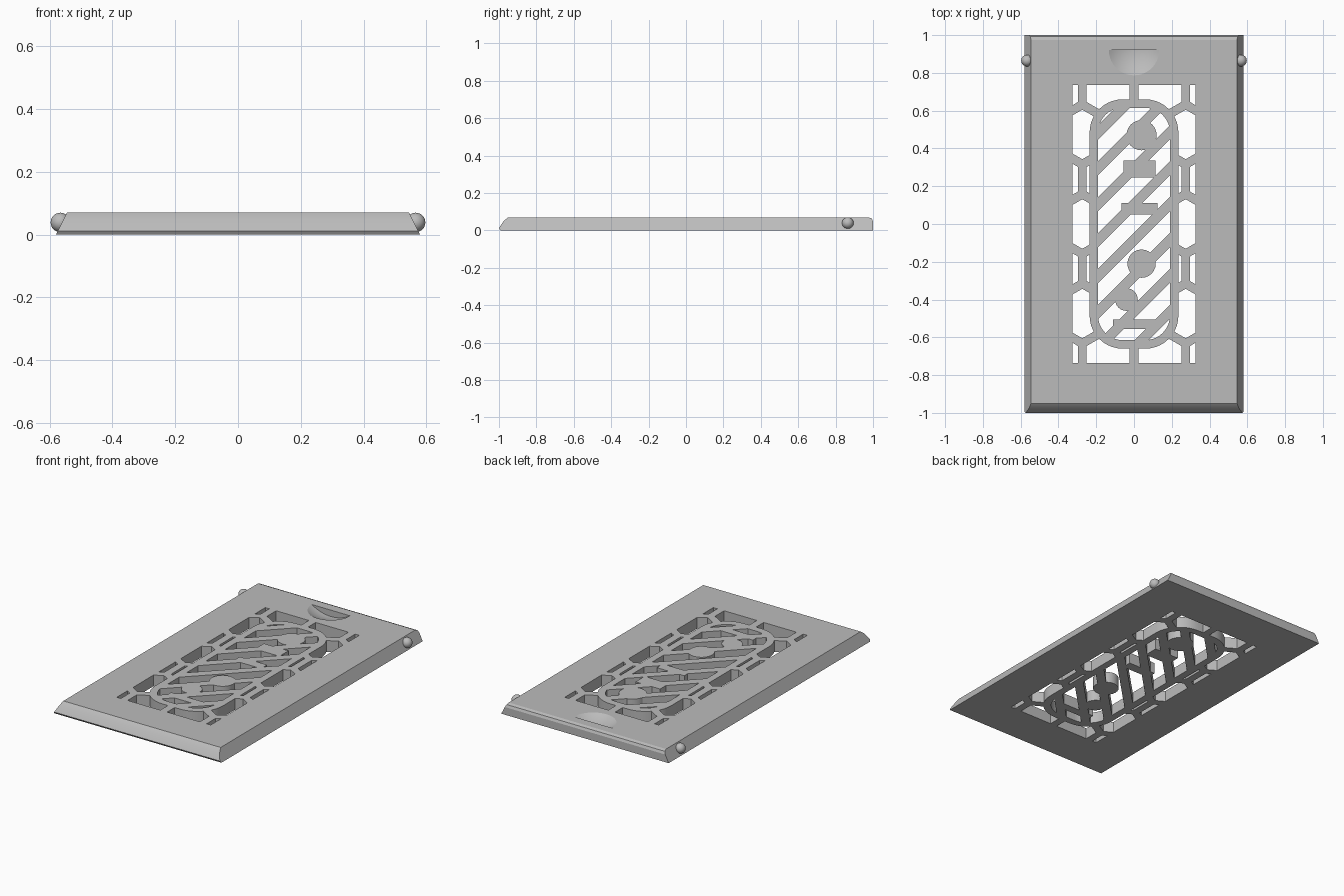
import bpy, bmesh, math
from mathutils import Matrix, Vector

cube = bpy.data.objects.get("Cube")
if cube:
    bpy.data.objects.remove(cube, do_unlink=True)

grey = bpy.data.materials.new("plain grey")
grey.use_nodes = True
colour = (0.5, 0.5, 0.5, 1)
grey.diffuse_color = colour
grey.node_tree.nodes["Principled BSDF"].inputs["Base Color"].default_value = colour


def make(name, bm):
    bmesh.ops.recalc_face_normals(bm, faces=bm.faces)
    mesh = bpy.data.meshes.new(name)
    bm.to_mesh(mesh)
    bm.free()
    mesh.materials.append(grey)
    ob = bpy.data.objects.new(name, mesh)
    bpy.context.collection.objects.link(ob)
    return ob


def prisms(name, outlines, low, high):
    """Upright prisms from flat outlines, all in one mesh."""
    bm = bmesh.new()
    for pts in outlines:
        face = bm.faces.new([bm.verts.new((x, y, low)) for x, y in pts])
        ext = bmesh.ops.extrude_face_region(bm, geom=[face])
        up = [v for v in ext["geom"] if isinstance(v, bmesh.types.BMVert)]
        bmesh.ops.translate(bm, verts=up, vec=(0, 0, high - low))
    return make(name, bm)


def rect(x, y, hx, hy):
    return [(x - hx, y - hy), (x + hx, y - hy), (x + hx, y + hy), (x - hx, y + hy)]


def ring(x, y, r, n, start=0.0):
    return [(x + r * math.cos(start + math.tau * i / n),
             y + r * math.sin(start + math.tau * i / n)) for i in range(n)]


def rounded(hx, hy, r, n=10):
    pts = []
    for q, (sx, sy) in enumerate([(1, 1), (-1, 1), (-1, -1), (1, -1)]):
        for i in range(n + 1):
            a = math.pi / 2 * (q + i / n)
            pts.append((sx * (hx - r) + r * math.cos(a), sy * (hy - r) + r * math.sin(a)))
    return pts


def carve(ob, tool, operation="DIFFERENCE"):
    mod = ob.modifiers.new("carve", "BOOLEAN")
    mod.operation = operation
    mod.solver = "EXACT"
    mod.object = tool
    bpy.context.view_layer.objects.active = ob
    bpy.ops.object.modifier_apply(modifier=mod.name)
    bpy.data.objects.remove(tool, do_unlink=True)


# Plate: side profile swept across the width, sides leaning inwards
THICK = 0.07
profile = [(-0.992, 0), (-1, 0.012), (-0.975, 0.05), (-0.95, THICK),
           (0.975, THICK), (0.993, 0.063), (1, 0.048), (1, 0)]
bm = bmesh.new()
ends = []
for side in (-1, 1):
    ends.append([bm.verts.new((side * (0.58 - 0.035 * z / THICK), y, z)) for y, z in profile])
    bm.faces.new(ends[-1])
for i in range(len(profile)):
    j = (i + 1) % len(profile)
    bm.faces.new((ends[0][i], ends[0][j], ends[1][j], ends[1][i]))
plate = make("grille_plate", bm)

# Honeycomb openings around the central frame
SIDE = 0.158
cells = []
for row in range(-3, 4):
    for col in range(-2, 3):
        x = (col + (0.5 if row % 2 else 0)) * SIDE * math.sqrt(3)
        cells.append(ring(x, row * SIDE * 1.5, SIDE - 0.027, 6, math.pi / 6))
honeycomb = prisms("honeycomb_cutter", cells, -0.1, 0.2)
carve(honeycomb, prisms("opening", [rect(0, 0, 0.325, 0.735)], -0.05, 0.15), "INTERSECT")
carve(honeycomb, prisms("frame_outside", [rounded(0.235, 0.66, 0.175)], -0.3, 0.3))
carve(plate, honeycomb)

# Diagonal slots inside the frame, interrupted by plain pads
PITCH, GAP = 0.19, 0.115
slots = []
for k in range(-5, 6):
    c = 0.01 + k * PITCH
    lo, hi = c - GAP / 2, c + GAP / 2
    slots.append([(-0.4, lo - 0.4), (0.4, lo + 0.4), (0.4, hi + 0.4), (-0.4, hi - 0.4)])
slits = prisms("slot_cutter", slots, -0.1, 0.2)
carve(slits, prisms("frame_inside", [rounded(0.19, 0.615, 0.13)], -0.05, 0.15), "INTERSECT")
pads = [ring(0.04, 0.47, 0.08, 24), rect(0.03, 0.29, 0.085, 0.045),
        rect(0.03, 0.08, 0.095, 0.03), ring(0.04, -0.21, 0.075, 24),
        ring(-0.04, -0.4, 0.06, 24), rect(0.01, -0.53, 0.12, 0.025)]
carve(slits, prisms("pads", pads, -0.3, 0.3))
carve(plate, slits)

# Thumb recess: half a shallow dish with a straight back wall
DISH, DEPTH, WALL = 0.133, 0.04, 0.92
radius = (DISH ** 2 + DEPTH ** 2) / (2 * DEPTH)
bm = bmesh.new()
bmesh.ops.create_uvsphere(bm, u_segments=64, v_segments=48, radius=radius,
                          matrix=Matrix.Translation((0, WALL, THICK - DEPTH + radius)))
dish = make("dish_cutter", bm)
carve(dish, prisms("dish_half", [rect(0, WALL - 0.3, 0.4, 0.3)], -0.1, 0.6), "INTERSECT")
carve(plate, dish)

# Snap bumps on both long sides
bumps = []
for name, side in (("left_bump", 1), ("right_bump", -1)):
    bm = bmesh.new()
    bmesh.ops.create_uvsphere(bm, u_segments=32, v_segments=16, radius=0.031,
                              matrix=Matrix.Translation((side * 0.566, 0.865, 0.039)))
    bumps.append(make(name, bm))

for ob in [plate] + bumps:
    bpy.ops.object.select_all(action="DESELECT")
    ob.select_set(True)
    bpy.context.view_layer.objects.active = ob
    bpy.ops.object.shade_smooth_by_angle(angle=math.radians(20))
